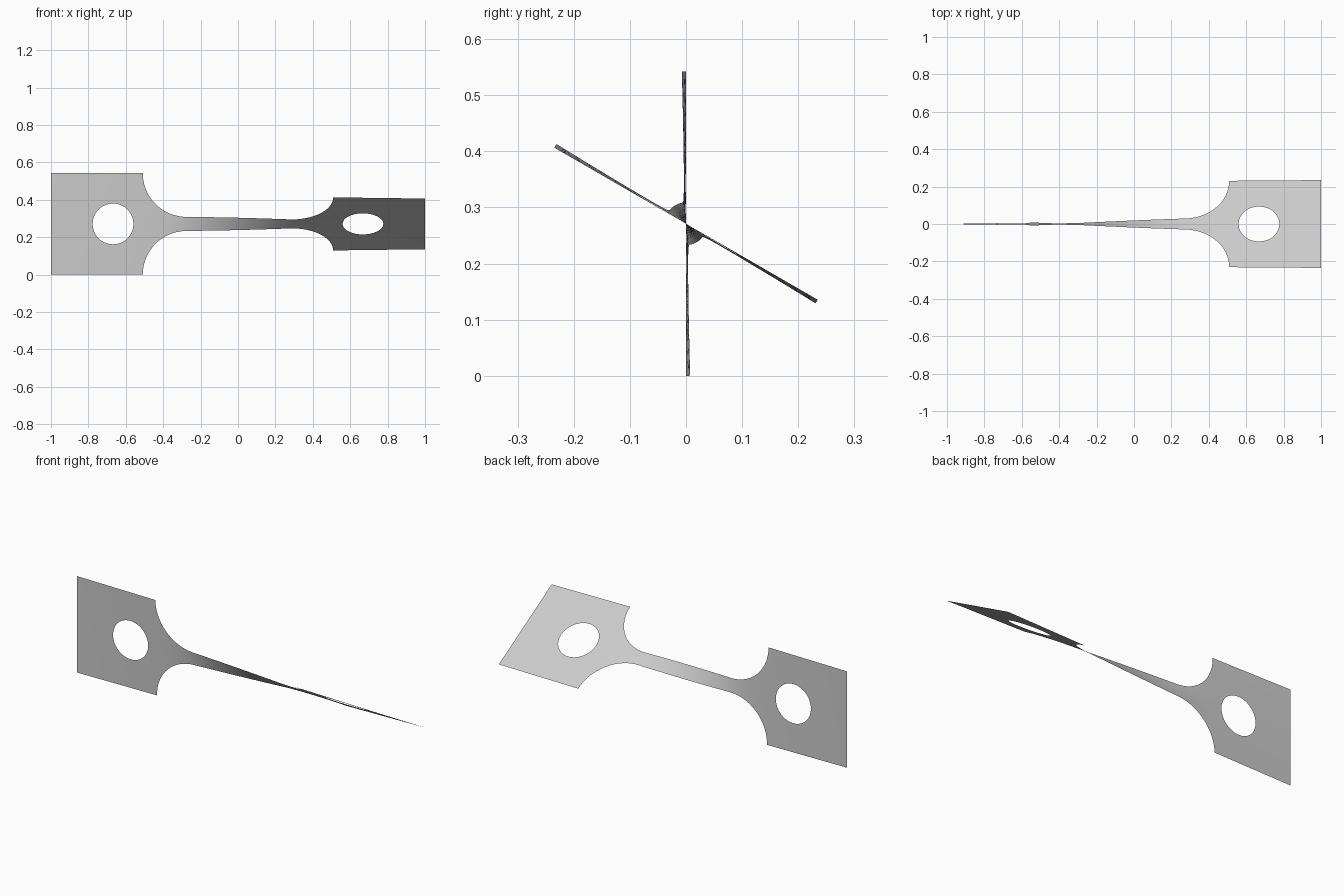
import bpy, bmesh, math
from mathutils import Vector

if "Cube" in bpy.data.objects:
    bpy.data.objects.remove(bpy.data.objects["Cube"])

HALF = 0.271               # half height of the end plates
NECK = 0.038               # half height of the neck
FILLET = HALF - NECK       # radius of the rounded shoulders
SHOULDER = 0.509           # where plate meets shoulder
NECK_END = SHOULDER - FILLET
HOLE_X, HOLE_R = 0.668, 0.109
TWIST = math.radians(60)
N = 16                     # divisions across the width


def half_height(x):
    u = abs(x) - NECK_END
    if u <= 0:
        return NECK
    if u >= FILLET:
        return HALF
    return NECK + FILLET - math.sqrt(FILLET ** 2 - u ** 2)


# Twist builds up mostly in the slender neck and hardly at all in the plates
STEPS = 2000
sums = [0.0]
for i in range(STEPS):
    sums.append(sums[-1] + half_height(-1 + 2 * (i + 0.5) / STEPS) ** -1.6)


def twist_at(x):
    f = min(max((x + 1) / 2, 0), 1) * STEPS
    i = min(int(f), STEPS - 1)
    return TWIST * (sums[i] + (sums[i + 1] - sums[i]) * (f - i)) / sums[-1]


bm = bmesh.new()


def skin(rows):
    """Join rows of flat points with quads."""
    grid = [[bm.verts.new((p[0], 0, p[1])) for p in row] for row in rows]
    for a, b in zip(grid, grid[1:]):
        for j in range(len(a) - 1):
            bm.faces.new((a[j], a[j + 1], b[j + 1], b[j]))


for side in (-1, 1):
    # Neck, then shoulder, as cross rows
    outline = [(NECK_END * i / 16, NECK) for i in range(16)]
    for i in range(21):
        t = math.pi / 2 * i / 20
        outline.append((NECK_END + FILLET * math.sin(t), NECK + FILLET * (1 - math.cos(t))))
    skin([[(side * x, h * (2 * j / N - 1)) for j in range(N + 1)] for x, h in outline])

    # Plate, as rings from the hole out to the rectangle
    corners = [Vector(c) for c in ((SHOULDER, -HALF), (SHOULDER, HALF), (1, HALF), (1, -HALF))]
    rim = [corners[k].lerp(corners[(k + 1) % 4], j / N) for k in range(4) for j in range(N)]
    rim.append(rim[0])
    centre = Vector((HOLE_X, 0))
    rings = []
    for k in range(7):
        ring = [(centre + (p - centre).normalized() * HOLE_R).lerp(p, k / 6) for p in rim]
        rings.append([(side * p.x, p.y) for p in ring])
    skin(rings)

bmesh.ops.remove_doubles(bm, verts=bm.verts[:], dist=0.0001)

# Wind the flat sheet about its long axis
for v in bm.verts:
    a, w = twist_at(v.co.x), v.co.z
    v.co.y = -w * math.sin(a)
    v.co.z = HALF + w * math.cos(a)
bmesh.ops.recalc_face_normals(bm, faces=bm.faces[:])
for f in bm.faces:
    f.smooth = True

mesh = bpy.data.meshes.new("twisted_strip")
bm.to_mesh(mesh)
bm.free()
strip = bpy.data.objects.new("twisted_strip", mesh)
bpy.context.collection.objects.link(strip)

# Plain grey metal
grey = bpy.data.materials.new("light_grey")
grey.use_nodes = True
colour = (0.6, 0.6, 0.6, 1)
grey.diffuse_color = colour
grey.node_tree.nodes["Principled BSDF"].inputs["Base Color"].default_value = colour
mesh.materials.append(grey)
